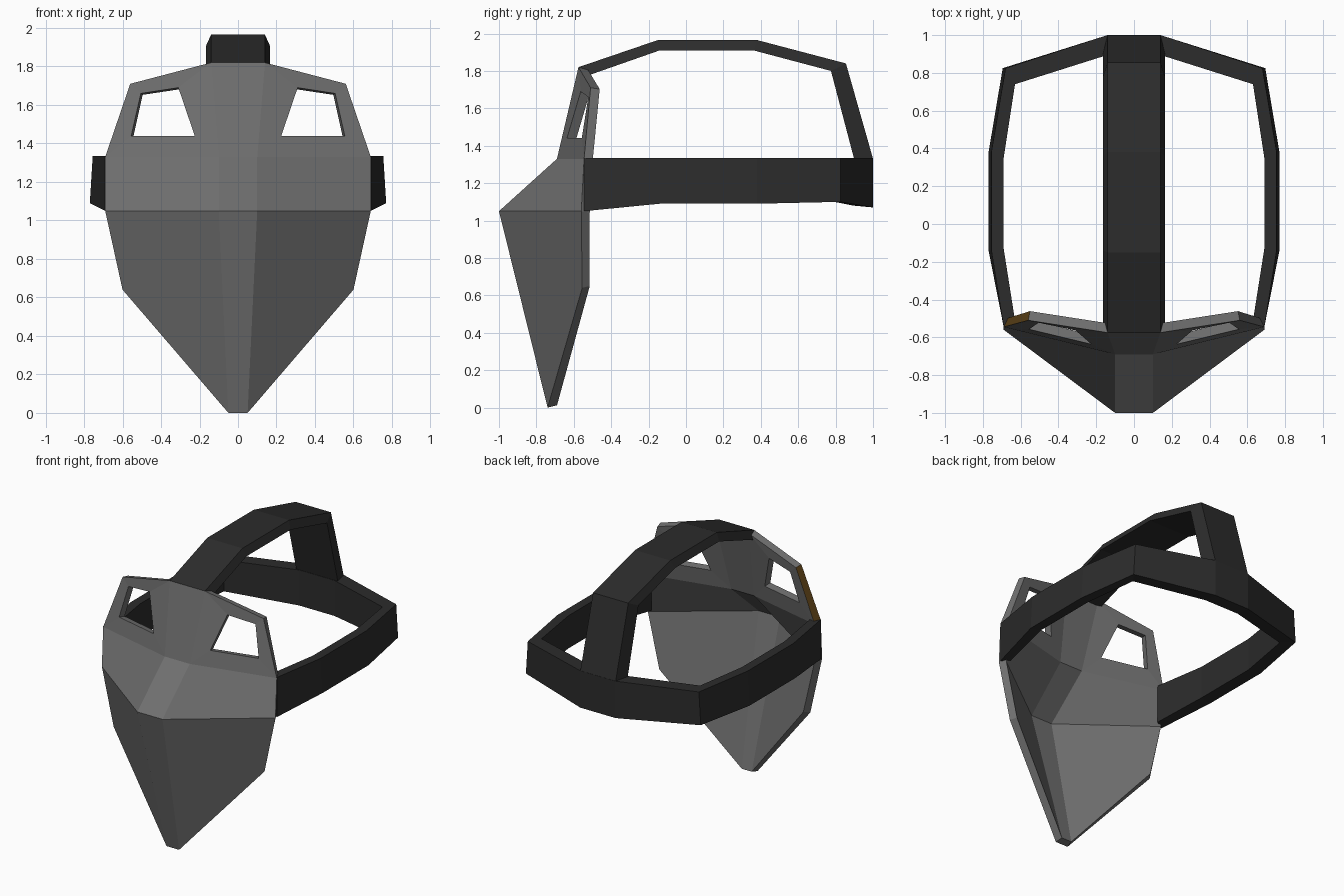
import bpy, bmesh
from mathutils import Vector

if "Cube" in bpy.data.objects:
    bpy.data.objects.remove(bpy.data.objects["Cube"])


def material(name, rgb):
    m = bpy.data.materials.new(name)
    m.diffuse_color = (*rgb, 1)
    m.use_nodes = True
    m.node_tree.nodes["Principled BSDF"].inputs["Base Color"].default_value = m.diffuse_color
    return m


def make_object(name, bm, mat):
    me = bpy.data.meshes.new(name)
    bm.to_mesh(me)
    bm.free()
    me.materials.append(mat)
    ob = bpy.data.objects.new(name, me)
    bpy.context.collection.objects.link(ob)
    return ob


def loft(name, sections, mat):
    """Skin a chain of four-cornered sections and cap both ends."""
    bm = bmesh.new()
    rings = [[bm.verts.new(p) for p in s] for s in sections]
    for a, b in zip(rings, rings[1:]):
        for i in range(4):
            j = (i + 1) % 4
            bm.faces.new((a[i], a[j], b[j], b[i]))
    bm.faces.new(rings[0])
    bm.faces.new(rings[-1])
    bmesh.ops.recalc_face_normals(bm, faces=bm.faces)
    return make_object(name, bm, mat)


shell_grey = material("shell_grey", (0.16, 0.16, 0.16))
strap_black = material("strap_black", (0.025, 0.025, 0.025))
edge_brown = material("edge_brown", (0.12, 0.06, 0.01))

# Mask: right-half points, mirrored while building
pts = {
    "top_in": (0.14, -0.575, 1.82), "top_out": (0.56, -0.51, 1.71),
    "cheek_in": (0.10, -0.69, 1.33), "cheek_out": (0.69, -0.545, 1.33),
    "nose_in": (0.10, -1.00, 1.05), "nose_out": (0.69, -0.56, 1.05),
    "jaw": (0.60, -0.555, 0.64), "chin": (0.05, -0.74, 0.0),
}
brow = ["top_in", "cheek_in", "cheek_out", "top_out"]
eye = ["eye0", "eye1", "eye2", "eye3"]
for n, (x, z) in zip(eye, [(0.31, 1.69), (0.225, 1.44), (0.555, 1.44), (0.505, 1.66)]):
    pts[n] = (x, -0.69 + (x - 0.10) * 0.24 + (z - 1.33) * 0.213, z)

bm = bmesh.new()
v = {(n, s): bm.verts.new((s * p[0], p[1], p[2])) for n, p in pts.items() for s in (1, -1)}
panels = [[brow[i], brow[(i + 1) % 4], eye[(i + 1) % 4], eye[i]] for i in range(4)]
panels += [["cheek_in", "nose_in", "nose_out", "cheek_out"],
           ["nose_in", "chin", "jaw", "nose_out"]]
for names in panels:
    for s in (1, -1):
        bm.faces.new([v[n, s] for n in names])
# centre ridge
ridge = ["top_in", "cheek_in", "nose_in", "chin"]
for a, b in zip(ridge, ridge[1:]):
    bm.faces.new((v[a, 1], v[a, -1], v[b, -1], v[b, 1]))
bm.normal_update()
for f in bm.faces:
    if f.normal.y > 0:
        f.normal_flip()
mask = make_object("mask_shell", bm, shell_grey)
mod = mask.modifiers.new("thickness", "SOLIDIFY")
mod.thickness = 0.05
mod.offset = -1
mod.use_even_offset = True
bpy.context.view_layer.objects.active = mask
mask.select_set(True)
bpy.ops.object.modifier_apply(modifier=mod.name)

# Brown rim strip on the upper left edge
mask.data.materials.append(edge_brown)
target = Vector((-0.62, -0.51, 1.52))
min(mask.data.polygons, key=lambda p: (p.center - target).length).material_index = 1

# Head band: outer x, y, inner x, y, bottom z, top inset
half = [
    (0.69, -0.545, 0.63, -0.51, 1.05, 0.0),
    (0.77, -0.14, 0.69, -0.13, 1.09, 0.015),
    (0.77, 0.38, 0.69, 0.35, 1.09, 0.015),
    (0.695, 0.825, 0.63, 0.74, 1.10, 0.015),
    (0.14, 1.00, 0.14, 0.895, 1.07, 0.0),
]


def band_section(s, ox, oy, ix, iy, zb, inset):
    return [(s * (ox - inset), oy, 1.335), (s * ox, oy, zb),
            (s * ix, iy, zb + 0.01), (s * ix, iy, 1.335)]


loft("head_band", [band_section(1, *h) for h in half]
     + [band_section(-1, *h) for h in reversed(half)], strap_black)

# Crown strap: outer y, z then inner y, z, slightly wider inside
crown = [
    (-0.575, 1.82, -0.54, 1.77),
    (-0.15, 1.965, -0.14, 1.91),
    (0.38, 1.965, 0.36, 1.91),
    (0.855, 1.84, 0.775, 1.80),
    (1.00, 1.33, 0.90, 1.325),
]
loft("crown_strap", [[(-0.14, oy, oz), (0.14, oy, oz), (0.165, iy, iz), (-0.165, iy, iz)]
                     for oy, oz, iy, iz in crown], strap_black)
